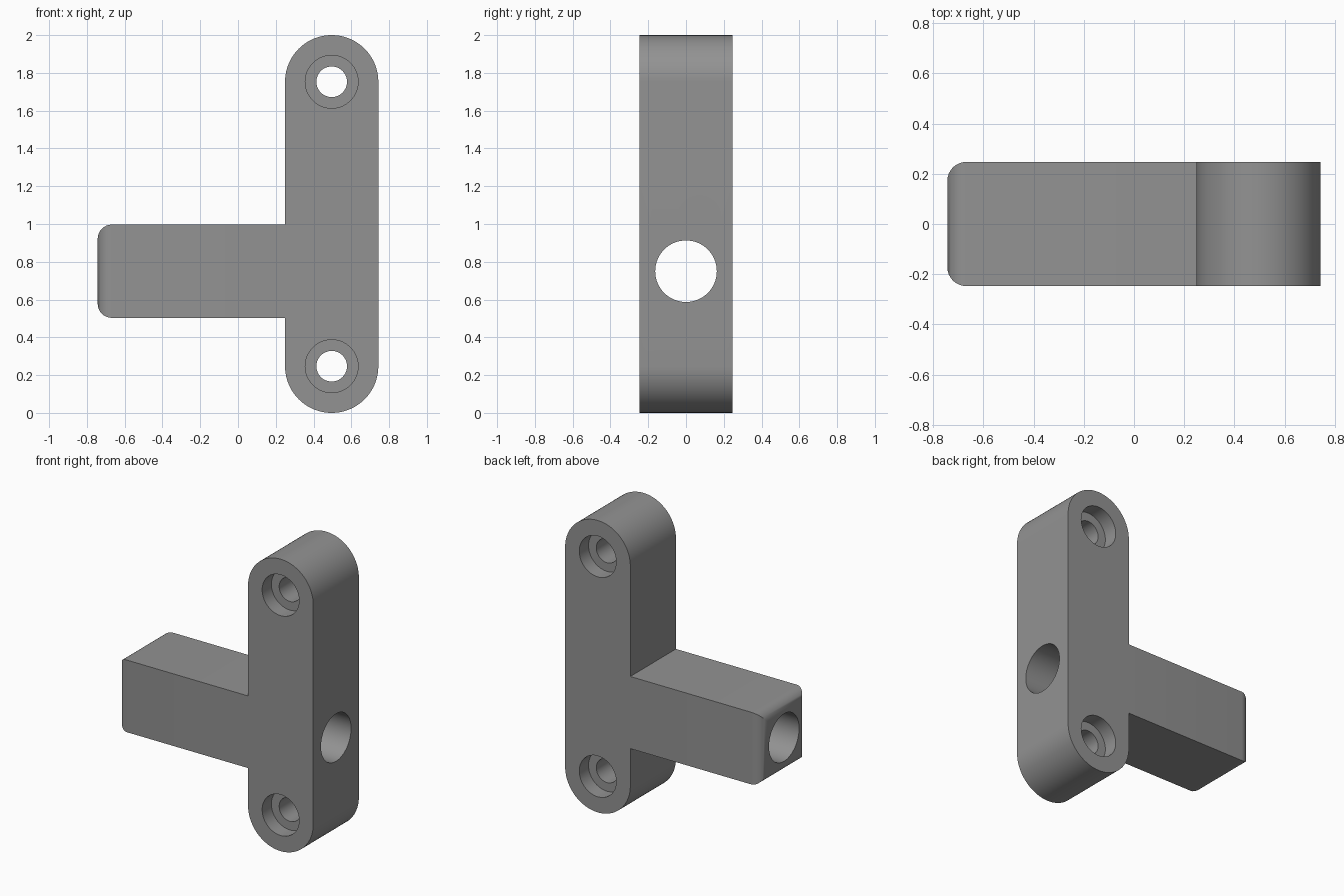
import bpy, bmesh, math
from mathutils import Matrix

if "Cube" in bpy.data.objects:
    bpy.data.objects.remove(bpy.data.objects["Cube"])

HALF = 0.247                  # half thickness of plate and arm
LEFT, RIGHT = -0.743, 0.743   # overall x extent
PLATE_X = RIGHT - HALF        # plate centre line
ARM_Z = 0.75                  # arm centre height
HOLE_Z = (HALF, 2 - HALF)     # screw hole heights

grey = bpy.data.materials.new("grey")
grey.diffuse_color = (0.29, 0.29, 0.29, 1)
grey.use_nodes = True
grey.node_tree.nodes["Principled BSDF"].inputs["Base Color"].default_value = grey.diffuse_color


def arc(cx, cz, r, start, end, n=40):
    return [(cx + r * math.cos(start + (end - start) * i / n),
             cz + r * math.sin(start + (end - start) * i / n)) for i in range(n + 1)]


def make_object(name, bm):
    mesh = bpy.data.meshes.new(name)
    bmesh.ops.recalc_face_normals(bm, faces=bm.faces)
    bm.to_mesh(mesh)
    bm.free()
    mesh.materials.append(grey)
    ob = bpy.data.objects.new(name, mesh)
    bpy.context.collection.objects.link(ob)
    return ob


def cylinder(name, r, length, location, axis):
    bm = bmesh.new()
    turn = Matrix.Rotation(math.pi / 2, 4, "Y" if axis == "X" else "X")
    bmesh.ops.create_cone(bm, cap_ends=True, segments=64, radius1=r, radius2=r,
                          depth=length, matrix=Matrix.Translation(location) @ turn)
    return make_object(name, bm)


# Bracket body: round-ended plate and side arm in one outline
x0 = PLATE_X - HALF
outline = arc(PLATE_X, HOLE_Z[0], HALF, math.pi, 2 * math.pi)
outline += arc(PLATE_X, HOLE_Z[1], HALF, 0, math.pi)
outline += [(x0, ARM_Z + HALF), (LEFT, ARM_Z + HALF), (LEFT, ARM_Z - HALF), (x0, ARM_Z - HALF)]
bm = bmesh.new()
face = bm.faces.new([bm.verts.new((x, -HALF, z)) for x, z in outline])
ext = bmesh.ops.extrude_face_region(bm, geom=[face])
bmesh.ops.translate(bm, vec=(0, 2 * HALF, 0),
                    verts=[v for v in ext["geom"] if isinstance(v, bmesh.types.BMVert)])

# Rounded edges around the arm end
end_edges = [e for e in bm.edges if all(v.co.x < LEFT + 1e-4 for v in e.verts)]
bmesh.ops.bevel(bm, geom=end_edges, offset=0.075, segments=8, profile=0.5, affect="EDGES")
bracket = make_object("bracket", bm)

# Long bore through the arm, screw holes with a counterbore on both faces
cutters = [cylinder("arm_bore", 0.163, 2, (0, 0, ARM_Z), "X")]
for z in HOLE_Z:
    cutters.append(cylinder("screw_hole", 0.081, 1, (PLATE_X, 0, z), "Y"))
    for side in (-1, 1):
        cutters.append(cylinder("counterbore", 0.14, 0.2, (PLATE_X, side * HALF, z), "Y"))

bpy.context.view_layer.objects.active = bracket
for cutter in cutters:
    mod = bracket.modifiers.new("cut", "BOOLEAN")
    mod.operation, mod.solver, mod.object = "DIFFERENCE", "EXACT", cutter
    bpy.ops.object.modifier_apply(modifier=mod.name)
    bpy.data.objects.remove(cutter)

# Smooth curved walls, keep crisp edges
bpy.ops.object.select_all(action="DESELECT")
bracket.select_set(True)
bpy.ops.object.shade_smooth_by_angle(angle=math.radians(30))
